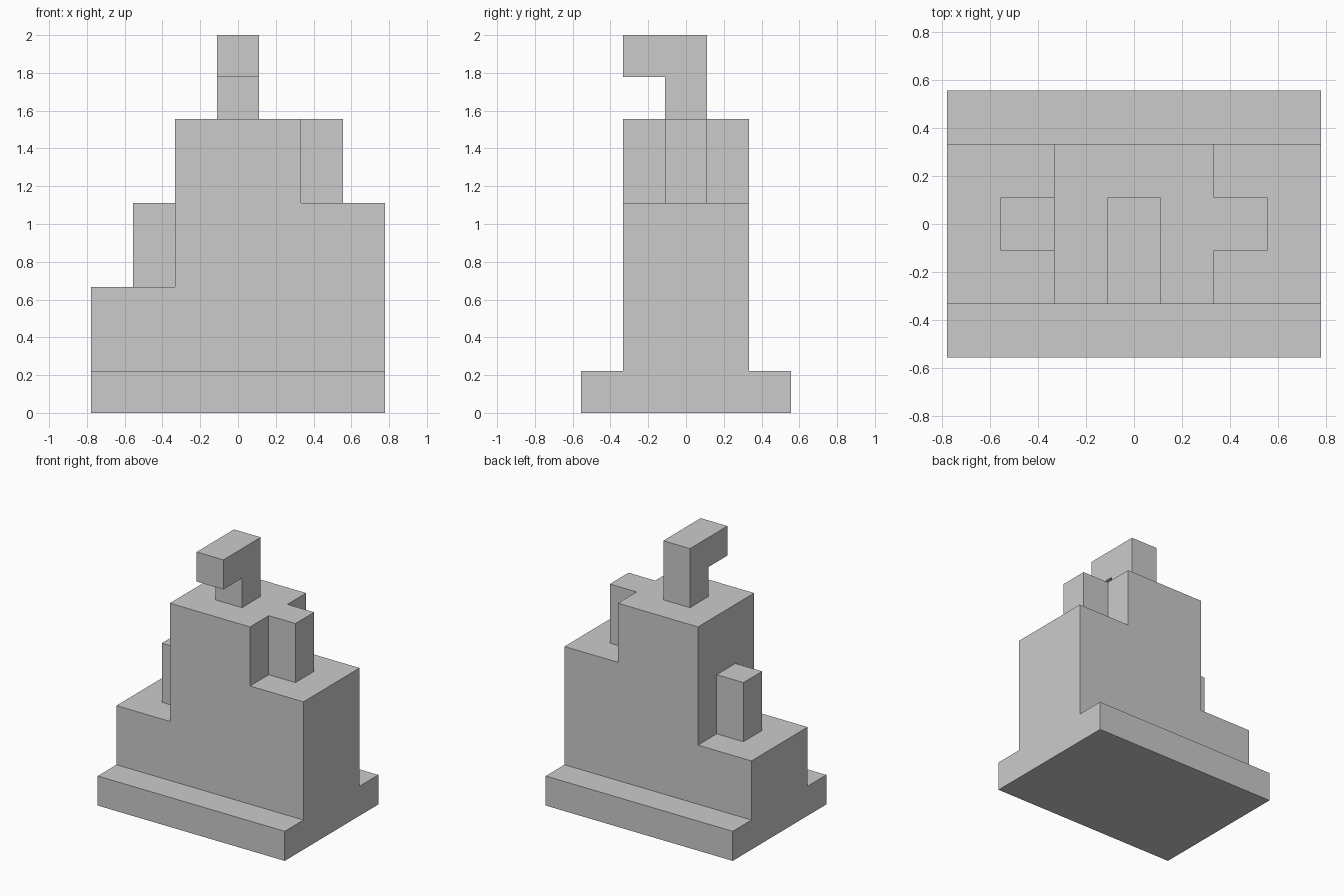
import bpy, bmesh
from mathutils import Vector

if "Cube" in bpy.data.objects:
    bpy.data.objects.remove(bpy.data.objects["Cube"])

U = 2 / 9  # the whole model sits on a grid of ninths of its height


def prism(name, outline, axis, start, end):
    """Extrude a closed outline (grid units) along x or y; outline is (y, z) or (x, z)."""
    def place(a, z, depth):
        return Vector((depth, a, z) if axis == 'x' else (a, depth, z)) * U

    bm = bmesh.new()
    face = bm.faces.new([bm.verts.new(place(a, z, start)) for a, z in outline])
    grown = bmesh.ops.extrude_face_region(bm, geom=[face], use_keep_orig=True)
    verts = [v for v in grown['geom'] if isinstance(v, bmesh.types.BMVert)]
    bmesh.ops.translate(bm, verts=verts, vec=place(0, 0, end - start))
    bmesh.ops.recalc_face_normals(bm, faces=bm.faces)
    mesh = bpy.data.meshes.new(name)
    bm.to_mesh(mesh)
    bm.free()
    obj = bpy.data.objects.new(name, mesh)
    bpy.context.collection.objects.link(obj)
    return obj


def rect(a0, a1, z0, z1):
    return [(a0, z0), (a1, z0), (a1, z1), (a0, z1)]


# Wide base slab
prism("base", rect(-3.5, 3.5, 0, 1), 'y', -2.5, 2.5)

# Stepped body: low shoulder on the left, high shoulder on the right
prism("stepped_body",
      [(-3.5, 1), (3.5, 1), (3.5, 5), (1.5, 5), (1.5, 7), (-1.5, 7), (-1.5, 3), (-3.5, 3)],
      'y', -1.5, 1.5)

# Posts standing on the shoulders against the body
for name, x, z in (("left_post", -2.5, 3), ("right_post", 1.5, 5)):
    prism(name, rect(x, x + 1, z, z + 2), 'y', -0.5, 0.5)

# Hook on top, pointing forward
prism("top_hook",
      [(-0.5, 7), (0.5, 7), (0.5, 9), (-1.5, 9), (-1.5, 8), (-0.5, 8)],
      'x', -0.5, 0.5)
